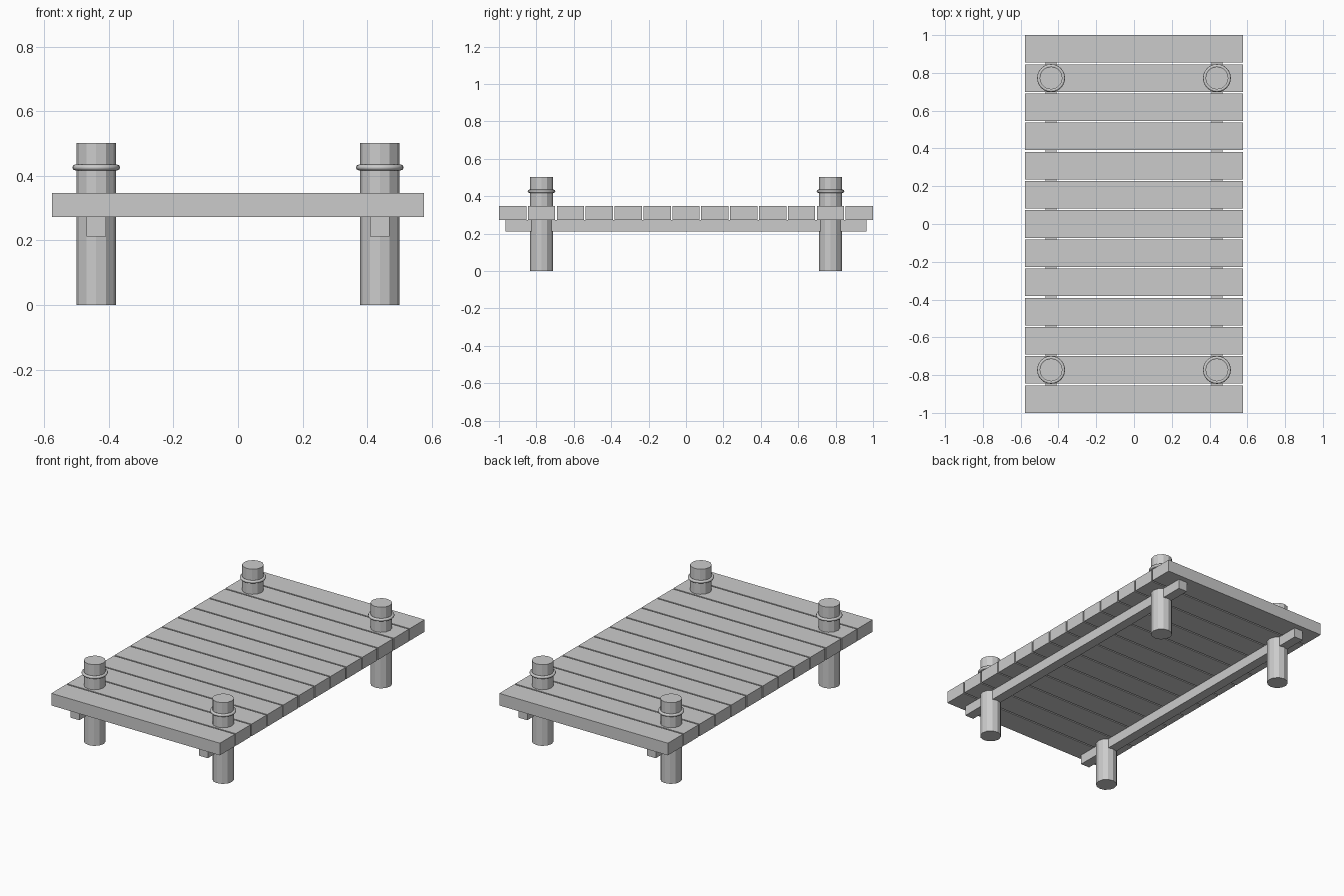
import bpy
import math

cube = bpy.data.objects.get("Cube")
if cube:
    bpy.data.objects.remove(cube, do_unlink=True)

# Single flat colour
grey = bpy.data.materials.new("plain_grey")
grey.use_nodes = True
colour = (0.6, 0.6, 0.6, 1)
grey.diffuse_color = colour
grey.node_tree.nodes["Principled BSDF"].inputs["Base Color"].default_value = colour

PLANKS = 13
PITCH = 0.1545
PLANK_DEPTH = 0.146
DECK_BOTTOM, DECK_TOP = 0.272, 0.347
POST_X = 0.439
POST_Y = 5 * PITCH      # posts pass through the second plank from each end
POST_HEIGHT = 0.502


def finish(name):
    obj = bpy.context.object
    obj.name = name
    obj.data.materials.clear()
    obj.data.materials.append(grey)
    return obj


def box(name, centre, size):
    bpy.ops.mesh.primitive_cube_add(size=1, location=centre)
    obj = finish(name)
    obj.scale = size
    bpy.ops.object.transform_apply(location=False, rotation=False, scale=True)
    return obj


# Deck planks
for i in range(PLANKS):
    y = (i - (PLANKS - 1) / 2) * PITCH
    box(f"deck_plank_{i + 1}", (0, y, (DECK_BOTTOM + DECK_TOP) / 2),
        (1.153, PLANK_DEPTH, DECK_TOP - DECK_BOTTOM))

for side, sx in (("left", 1), ("right", -1)):
    # Support beam under the planks
    box(f"{side}_support_beam", (sx * POST_X, 0, DECK_BOTTOM - 0.03),
        (0.06, 1.93, 0.06))

    for end, sy in (("front", -1), ("back", 1)):
        x, y = sx * POST_X, sy * POST_Y
        # Mooring post
        bpy.ops.mesh.primitive_cylinder_add(
            vertices=12, radius=0.061, depth=POST_HEIGHT,
            location=(x, y, POST_HEIGHT / 2))
        finish(f"{end}_{side}_post")

        # Rope ring around the post
        bpy.ops.mesh.primitive_torus_add(
            major_segments=24, minor_segments=8,
            major_radius=0.065, minor_radius=0.009,
            location=(x, y, 0.426))
        finish(f"{end}_{side}_post_ring")
        bpy.ops.object.shade_smooth_by_angle(angle=math.radians(60))
